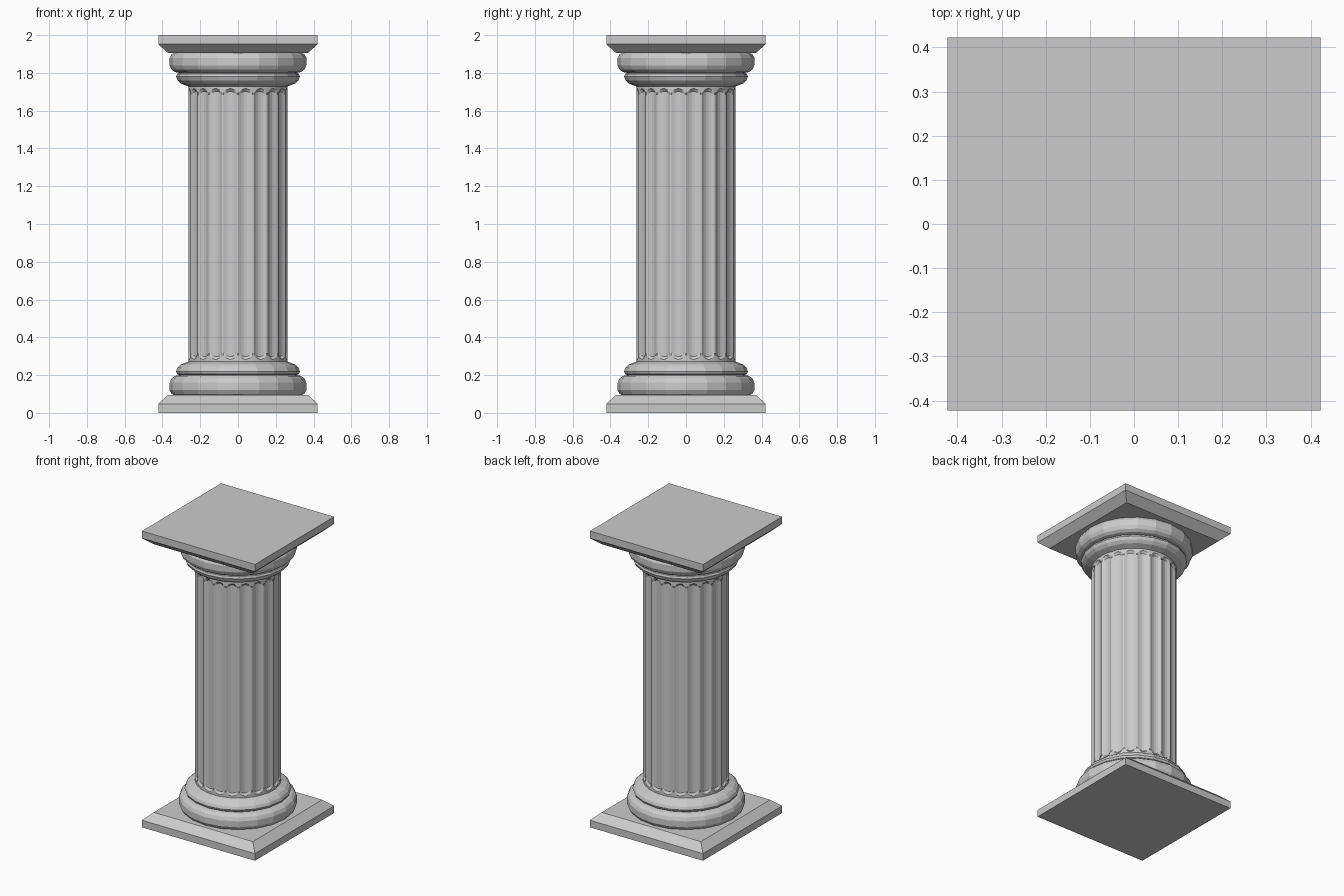
import bpy
from math import sin, cos, pi, radians

if "Cube" in bpy.data.objects:
    bpy.data.objects.remove(bpy.data.objects["Cube"])

SIDES = 20      # moulding facets and flute count
HEIGHT = 2.0


def make_object(name, rings):
    """Skin a stack of equal-length rings, capping both ends."""
    n = len(rings[0])
    verts = [v for ring in rings for v in ring]
    faces = [(r * n + i, r * n + (i + 1) % n, (r + 1) * n + (i + 1) % n, (r + 1) * n + i)
             for r in range(len(rings) - 1) for i in range(n)]
    faces.append(tuple(reversed(range(n))))
    faces.append(tuple(range((len(rings) - 1) * n, len(rings) * n)))
    mesh = bpy.data.meshes.new(name)
    mesh.from_pydata(verts, [], faces)
    obj = bpy.data.objects.new(name, mesh)
    bpy.context.collection.objects.link(obj)
    return obj


def flip(profile):
    """Mirror an (size, z) profile to the top end of the column."""
    return [(r, HEIGHT - z) for r, z in reversed(profile)]


def square_rings(profile):
    return [[(-h, -h, z), (h, -h, z), (h, h, z), (-h, h, z)] for h, z in profile]


def round_rings(profile):
    return [[(r * cos(2 * pi * i / SIDES), r * sin(2 * pi * i / SIDES), z)
             for i in range(SIDES)] for r, z in profile]


# Square slabs with a bevelled inner edge
slab = [(0.422, 0), (0.422, 0.048), (0.37, 0.095)]
make_object("base_plinth", square_rings(slab))
make_object("capital_abacus", square_rings(flip(slab)))

# Rounded double mouldings
moulding = [(0.335, 0.09), (0.35, 0.1), (0.362, 0.12), (0.362, 0.16), (0.352, 0.182),
            (0.335, 0.195), (0.312, 0.2), (0.323, 0.207), (0.328, 0.22),
            (0.32, 0.239), (0.302, 0.256), (0.262, 0.272)]
make_object("base_moulding", round_rings(moulding))
make_object("capital_moulding", round_rings(flip(moulding)))

# Fluted shaft: thin fillets between shallow grooves with arched ends
RADIUS, DEPTH, FILLET = 0.262, 0.014, 0.08
columns = []            # angle, groove depth, height of groove end
for k in range(SIDES):
    for u in (-1, -0.6, -0.2, 0.2, 0.6, 1):
        angle = (k + 0.5 + u * (1 - FILLET) / 2) * 2 * pi / SIDES
        bulge = 1 - u * u
        columns.append((angle, DEPTH * bulge, 0.305 - 0.022 * bulge))


def shaft_ring(height, carved):
    return [((RADIUS - carved * d) * cos(a), (RADIUS - carved * d) * sin(a), height(end))
            for a, d, end in columns]


make_object("fluted_shaft", [
    shaft_ring(lambda e: 0.26, 0),
    shaft_ring(lambda e: e, 0),
    shaft_ring(lambda e: e + 0.014, 1),
    shaft_ring(lambda e: HEIGHT - e - 0.014, 1),
    shaft_ring(lambda e: HEIGHT - e, 0),
    shaft_ring(lambda e: HEIGHT - 0.26, 0),
])
